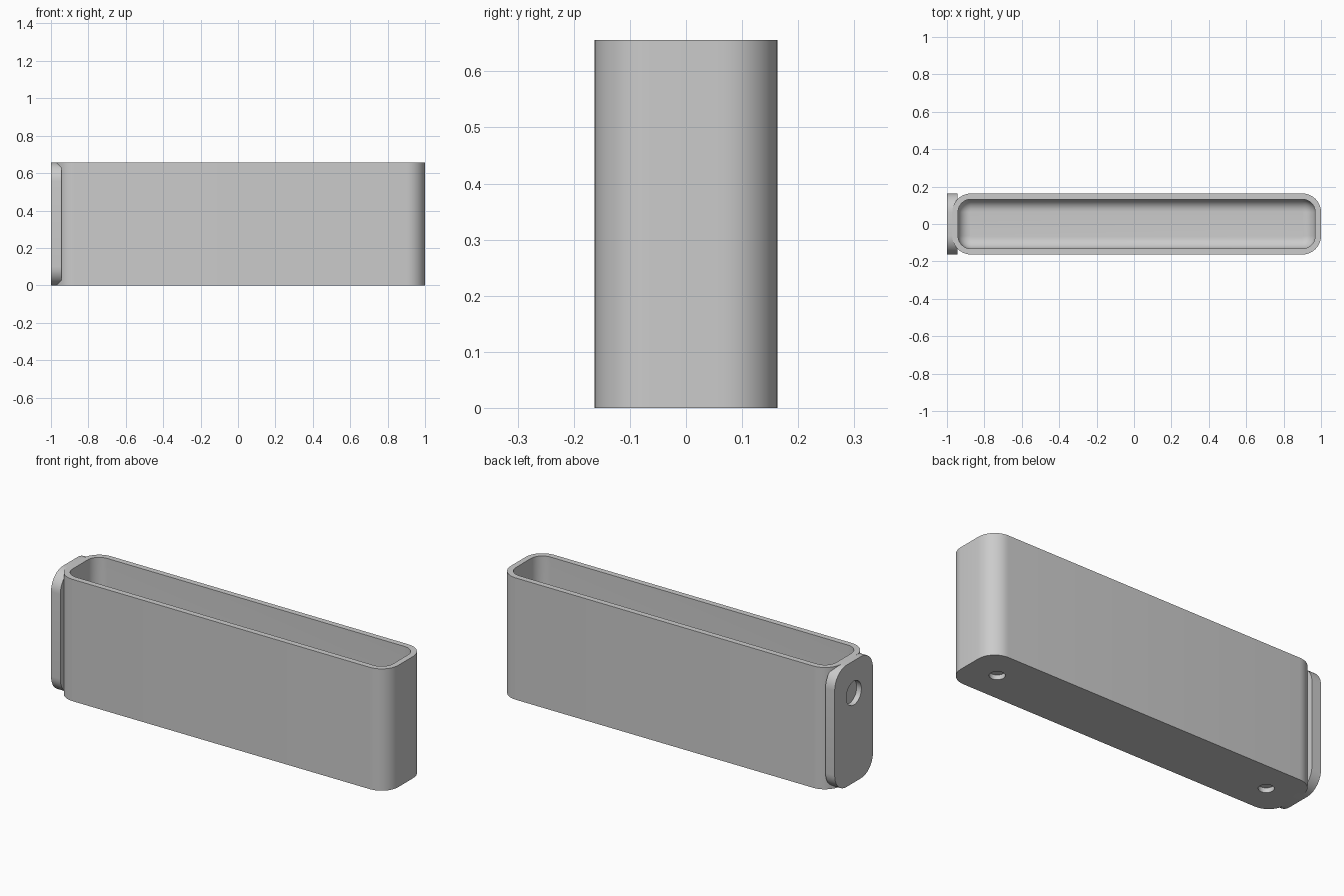
import bpy
import bmesh
from math import cos, sin, pi, radians
from mathutils import Vector, Matrix

cube = bpy.data.objects.get("Cube")
if cube:
    bpy.data.objects.remove(cube, do_unlink=True)

grey = bpy.data.materials.new("light grey")
grey.use_nodes = True
COLOUR = (0.6, 0.6, 0.6, 1)
grey.diffuse_color = COLOUR
grey.node_tree.nodes["Principled BSDF"].inputs["Base Color"].default_value = COLOUR

HEIGHT, HALF_Y, RADIUS = 0.656, 0.163, 0.1
LEFT, RIGHT, WALL, FLOOR = 1.0, -0.972, 0.031, 0.04
FILLET = 0.064


def rounded_rect(hx, hy, r, steps=10):
    """Points of a rounded rectangle centred on the origin."""
    pts = []
    for q, (sx, sy) in enumerate([(1, 1), (-1, 1), (-1, -1), (1, -1)]):
        for i in range(steps + 1):
            a = (q + i / steps) * pi / 2
            pts.append((sx * (hx - r) + r * cos(a), sy * (hy - r) + r * sin(a)))
    return pts


def loft(name, rings, matrix):
    """Skin a list of (outline, level) rings and cap both ends."""
    bm = bmesh.new()
    loops = [[bm.verts.new((x, y, z)) for x, y in pts] for pts, z in rings]
    n = len(loops[0])
    for a, b in zip(loops, loops[1:]):
        for i in range(n):
            j = (i + 1) % n
            bm.faces.new((a[i], a[j], b[j], b[i]))
    bm.faces.new(loops[0][::-1])
    bm.faces.new(loops[-1])
    bm.transform(matrix)
    bmesh.ops.recalc_face_normals(bm, faces=bm.faces)
    mesh = bpy.data.meshes.new(name)
    bm.to_mesh(mesh)
    bm.free()
    mesh.materials.append(grey)
    obj = bpy.data.objects.new(name, mesh)
    bpy.context.collection.objects.link(obj)
    return obj


def drill(obj, centre, radius, depth, axis):
    """Cut a blind round hole, depth measured inward from the surface."""
    bpy.ops.mesh.primitive_cylinder_add(vertices=40, radius=radius, depth=2 * depth, location=centre)
    cutter = bpy.context.object
    cutter.rotation_euler = Vector(axis).to_track_quat('Z', 'Y').to_euler()
    cutter.data.materials.append(grey)
    cutter.hide_render = True
    mod = obj.modifiers.new("hole", 'BOOLEAN')
    mod.operation, mod.solver, mod.object = 'DIFFERENCE', 'EXACT', cutter
    activate(obj)
    bpy.ops.object.modifier_apply(modifier=mod.name)
    bpy.data.objects.remove(cutter, do_unlink=True)


def activate(obj):
    bpy.ops.object.select_all(action='DESELECT')
    obj.select_set(True)
    bpy.context.view_layer.objects.active = obj


# Open box with a hollow that has a rounded floor edge
half_x, mid_x = (LEFT - RIGHT) / 2, (LEFT + RIGHT) / 2


def inset(d):
    return rounded_rect(half_x - d, HALF_Y - d, RADIUS - d)


rings = [(inset(0), 0), (inset(0), HEIGHT), (inset(WALL), HEIGHT)]
for i in range(9):
    a = i / 8 * pi / 2
    rings.append((inset(WALL + FILLET * (1 - cos(a))), FLOOR + FILLET * (1 - sin(a))))
box = loft("box", rings, Matrix.Translation((mid_x, 0, 0)))

# Shallow round recesses under the box
for side in (-1, 1):
    drill(box, (mid_x + side * 0.818, 0, 0), 0.038, 0.025, (0, 0, 1))

# End plate, rounded in its own plane, with a round recess
outline = rounded_rect(HEIGHT / 2, HALF_Y, RADIUS)
stand = Matrix.Translation((0, 0, HEIGHT / 2)) @ Matrix.Rotation(-pi / 2, 4, 'Y')
plate = loft("end_plate", [(outline, 1.0), (outline, 0.945)], stand)
drill(plate, (-1, 0, 0.482), 0.064, 0.04, (1, 0, 0))

for obj in (box, plate):
    activate(obj)
    bpy.ops.object.shade_smooth_by_angle(angle=radians(30))
